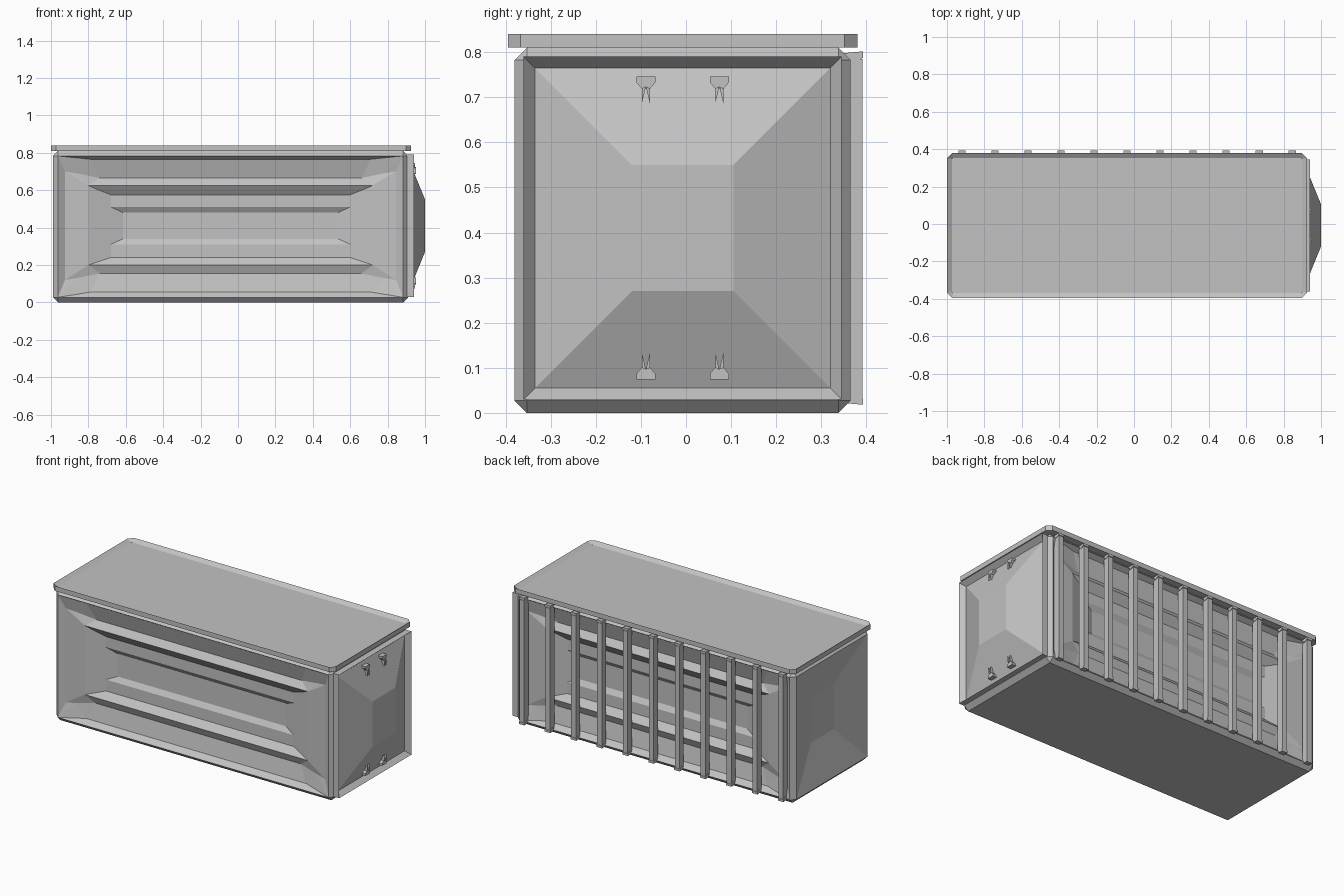
import bpy, bmesh
from mathutils import Vector

if "Cube" in bpy.data.objects:
    bpy.data.objects.remove(bpy.data.objects["Cube"])

mat = bpy.data.materials.new("plain grey")
mat.diffuse_color = (0.54, 0.54, 0.54, 1)
mat.use_nodes = True
mat.node_tree.nodes["Principled BSDF"].inputs["Base Color"].default_value = mat.diffuse_color

X0, X1, Y0, Y1, H, C = -0.99, 0.91, -0.38, 0.365, 0.81, 0.027
XC, YC = (X0 + X1) / 2, (Y0 + Y1) / 2


def finish(name, bm, outward=True):
    bmesh.ops.remove_doubles(bm, verts=bm.verts, dist=0.0005)
    if outward:
        bmesh.ops.recalc_face_normals(bm, faces=bm.faces)
    me = bpy.data.meshes.new(name)
    bm.to_mesh(me)
    bm.free()
    me.materials.append(mat)
    ob = bpy.data.objects.new(name, me)
    bpy.context.collection.objects.link(ob)
    return ob


def quad(bm, pts):
    clean = []
    for p in pts:
        p = Vector(p)
        if all((p - q).length > 0.0005 for q in clean):
            clean.append(p)
    if len(clean) > 2:
        bm.faces.new([bm.verts.new(p) for p in clean])


def bridge(bm, rings, cap=True):
    """Skin a run of closed loops, then close the last one."""
    for a, b in zip(rings, rings[1:]):
        n = len(a)
        for i in range(n):
            quad(bm, [a[i], a[(i + 1) % n], b[(i + 1) % n], b[i]])
    if cap:
        quad(bm, rings[-1])


def rect_x(x, y0, y1, z0, z1):
    return [(x, y0, z0), (x, y1, z0), (x, y1, z1), (x, y0, z1)]


def add_box(bm, x0, x1, y0, y1, z0, z1):
    bridge(bm, [rect_x(x0, y0, y1, z0, z1), rect_x(x1, y0, y1, z0, z1)])
    quad(bm, rect_x(x0, y0, y1, z0, z1))


# Chamfered shell, open on the long sides and the left end
bm = bmesh.new()
bmesh.ops.create_cube(bm, size=1)
for v in bm.verts:
    v.co = (XC + v.co.x * (X1 - X0), YC + v.co.y * (Y1 - Y0), H / 2 + v.co.z * H)
bmesh.ops.bevel(bm, geom=bm.edges[:], offset=C, segments=1, affect='EDGES')
bmesh.ops.recalc_face_normals(bm, faces=bm.faces)
opened = [f for f in bm.faces if abs(f.normal.y) > 0.99 or f.normal.x < -0.99]
bmesh.ops.delete(bm, geom=opened, context='FACES_ONLY')
finish("container_shell", bm, False)

# Pressed long side: half length, depth, height of each horizontal crease
ROWS = [(0.923, 0, H - C), (0.75, 0.03, 0.765), (0.70, 0.06, 0.665),
        (0.76, 0.03, 0.625), (0.715, 0.044, 0.605), (0.64, 0.066, 0.575),
        (0.64, 0.066, 0.51), (0.575, 0.085, 0.48), (0.575, 0.085, 0.34),
        (0.64, 0.066, 0.31), (0.64, 0.066, 0.24), (0.76, 0.03, 0.20),
        (0.70, 0.05, 0.155), (0.75, 0.03, 0.055), (0.923, 0, C)]
# Upright end crease and the centres of the two dished corners
A_TOP, A_LOW = (0.885, 0.025, 0.70), (0.885, 0.025, 0.12)
M_TOP, M_LOW = (0.82, 0.036, 0.69), (0.82, 0.034, 0.13)


def side_panel(name, y, inward):
    bm = bmesh.new()

    def face(pts, side, flip):
        q = [(XC + side * h, y + inward * d, z) for h, d, z in pts]
        quad(bm, q[::-1] if flip else q)

    for a, b in zip(ROWS, ROWS[1:]):
        q = [(XC + s * r[0], y + inward * r[1], r[2])
             for s, r in ((-1, a), (-1, b), (1, b), (1, a))]
        quad(bm, q if inward > 0 else q[::-1])
    for side in (-1, 1):
        flip = (side * inward) > 0
        patches = [[ROWS[0], ROWS[14], A_LOW, A_TOP],
                   [A_TOP, A_LOW, ROWS[11], ROWS[3]],
                   ROWS[3:12][:1] + ROWS[3:12][:0:-1]]
        patches[2] = patches[2] if len(patches[2]) else []
        top = [ROWS[0], A_TOP, ROWS[3], ROWS[2], ROWS[1]]
        low = [ROWS[14], ROWS[13], ROWS[12], ROWS[11], A_LOW]
        for fan, m in ((top, M_TOP), (low, M_LOW)):
            patches += [[fan[i], fan[(i + 1) % 5], m] for i in range(5)]
        for p in patches:
            face(p, side, flip)
    finish(name, bm, False)


side_panel("front_panel", Y0, 1)
side_panel("back_panel", Y1, -1)

# Left end: shallow dished panel
bm = bmesh.new()
rings = [rect_x(X0, Y0 + C, Y1 - C, C, H - C), rect_x(X0 + 0.065, -0.12, 0.105, 0.27, 0.55)]
bridge(bm, [r[::-1] for r in rings])
finish("left_end_panel", bm, False)

# Right end: raised frame with inner lip and bulging panel
bm = bmesh.new()
dy, dz = (-0.36, 0.345), (0.03, 0.79)
bridge(bm, [rect_x(X1 - 0.01, *dy, *dz), rect_x(0.942, *dy, *dz),
            rect_x(0.912, -0.335, 0.32, 0.055, 0.765),
            rect_x(1.0, -0.12, 0.105, 0.27, 0.55)])
finish("right_end_panel", bm, False)

# Small hooks on the bulging panel: wedge block with a forked tongue
bm = bmesh.new()
for y in (-0.089, 0.074):
    for s in (-1, 1):
        def z(t):
            return 0.41 + s * t
        wide = [(y - 0.021, z(0.336)), (y + 0.021, z(0.336)), (y + 0.021, z(0.323)),
                (y + 0.008, z(0.308)), (y - 0.008, z(0.308)), (y - 0.021, z(0.323))]
        back = [(0.91, *p) for p in wide]
        tip = [(0.947, *p) for p in [wide[0], wide[1]]]
        tip += [(0.947, *p) for p in wide[2:]]
        quad(bm, back)
        bridge(bm, [back, tip])
        for k in (-1, 1):
            prong = [(y, z(0.314)), (y + k * 0.009, z(0.31)), (y + k * 0.009, z(0.276))]
            a, b = ([(x, *p) for p in prong] for x in (0.925, 0.953))
            quad(bm, a)
            bridge(bm, [a, b])
finish("hooks", bm)

# Roof tray with cut corners and a low raised edge
bm = bmesh.new()


def octagon(z, inset, cut):
    x0, x1, y0, y1 = -1 + inset, 0.925 - inset, -0.395 + inset, 0.38 - inset
    return [(x0 + cut, y0, z), (x1 - cut, y0, z), (x1, y0 + cut, z), (x1, y1 - cut, z),
            (x1 - cut, y1, z), (x0 + cut, y1, z), (x0, y1 - cut, z), (x0, y0 + cut, z)]


bridge(bm, [octagon(0.81, 0, 0.028), octagon(0.84, 0, 0.028),
            octagon(0.823, 0.026, 0.006)])
quad(bm, octagon(0.81, 0, 0.028)[::-1])
finish("roof", bm, False)

# Vertical bars along the back, each with a flared foot at both ends
bm = bmesh.new()
for i in range(11):
    x = -0.92 + 0.1766 * i
    add_box(bm, x - 0.016, x + 0.016, 0.35, 0.391, 0.03, 0.785)
    for s in (-1, 1):
        prof = [(0.35, 0.41 + s * 0.375), (0.37, 0.41 + s * 0.368),
                (0.393, 0.41 + s * 0.378), (0.393, 0.41 + s * 0.392), (0.35, 0.41 + s * 0.388)]
        a, b = ([(x + k, *p) for p in prof] for k in (-0.019, 0.019))
        bridge(bm, [a, b])
        quad(bm, a)
finish("back_bars", bm)
